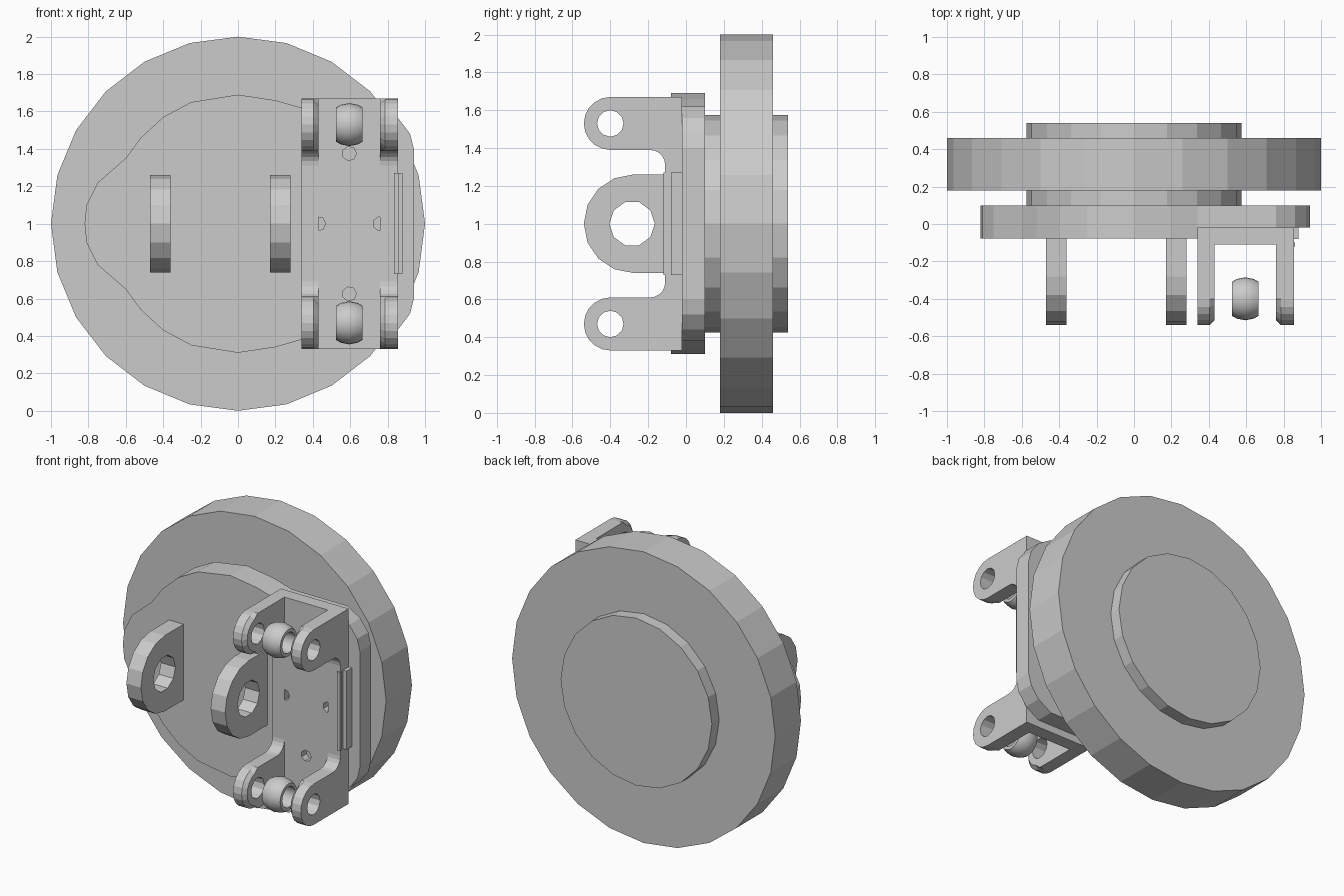
import bpy, bmesh
from math import cos, sin, pi, radians

cube = bpy.data.objects.get("Cube")
if cube:
    bpy.data.objects.remove(cube, do_unlink=True)

grey = bpy.data.materials.new("plain_grey")
grey.use_nodes = True
colour = (0.6, 0.6, 0.6, 1)
grey.diffuse_color = colour
grey.node_tree.nodes["Principled BSDF"].inputs["Base Color"].default_value = colour


def finish(name, bm):
    bmesh.ops.recalc_face_normals(bm, faces=bm.faces[:])
    mesh = bpy.data.meshes.new(name)
    bm.to_mesh(mesh)
    bm.free()
    mesh.materials.append(grey)
    ob = bpy.data.objects.new(name, mesh)
    bpy.context.collection.objects.link(ob)
    return ob


def prism_mesh(pts, axis, lo, hi):
    """Extrude an outline given as (x, z) along y, or as (y, z) along x."""
    bm = bmesh.new()
    place = (lambda a, b, d: (a, d, b)) if axis == "y" else (lambda a, b, d: (d, a, b))
    near = [bm.verts.new(place(a, b, lo)) for a, b in pts]
    far = [bm.verts.new(place(a, b, hi)) for a, b in pts]
    bm.faces.new(near)
    bm.faces.new(far[::-1])
    for i in range(len(pts)):
        j = (i + 1) % len(pts)
        bm.faces.new((near[i], far[i], far[j], near[j]))
    return bm


def prism(name, pts, axis, lo, hi):
    return finish(name, prism_mesh(pts, axis, lo, hi))


def arc(ca, cb, r, start, end, n):
    """Points on an arc, angles in degrees, both ends included."""
    angles = [radians(start + (end - start) * i / n) for i in range(n + 1)]
    return [(ca + r * cos(t), cb + r * sin(t)) for t in angles]


def circle(ca, cb, r, n):
    return arc(ca, cb, r, 0, 360, n)[:-1]


def flip(pts):
    """Mirror an outline about the mid height, keeping it walkable."""
    return [(a, 2 - b) for a, b in reversed(pts)]


def box(name, x0, x1, y0, y1, z0, z1):
    return prism(name, [(x0, z0), (x1, z0), (x1, z1), (x0, z1)], "y", y0, y1)


def cut(ob, pts, axis, lo, hi):
    cutter = prism("cutter", pts, axis, lo, hi)
    cutter.hide_render = True
    mod = ob.modifiers.new("cut", "BOOLEAN")
    mod.operation = "DIFFERENCE"
    mod.solver = "EXACT"
    mod.object = cutter
    bpy.context.view_layer.objects.active = ob
    bpy.ops.object.modifier_apply(modifier=mod.name)
    bpy.data.objects.remove(cutter, do_unlink=True)


# Wheel disc and the hub through it
prism("wheel_disc", circle(0, 1, 1, 24), "y", 0.18, 0.46)
prism("hub", circle(0, 1, 0.575, 20), "y", 0.09, 0.54)

# Base plate: round body, lobe on one side, squared end on the other
outer = [(0.34, 1.62), (0.2, 1.66), (0, 1.69), (-0.25, 1.65), (-0.4, 1.57),
         (-0.52, 1.46), (-0.6, 1.35), (-0.75, 1.22), (-0.81, 1.1)]
inner = [(0.34, 1.565), (0.2, 1.59), (0, 1.62), (-0.22, 1.585), (-0.36, 1.51),
         (-0.46, 1.42), (-0.56, 1.3), (-0.69, 1.18), (-0.745, 1.08)]
end = [(0.94, 1.4), (0.92, 1.48), (0.86, 1.56), (0.76, 1.62)]
base = prism("base_plate", end + outer + [(-0.82, 1)] + flip(outer) + flip(end),
             "y", -0.02, 0.1)

# Raised lip around the base plate
prism("base_lip", outer + [(-0.82, 1)] + flip(outer) + inner
      + [(-0.76, 1)] + flip(inner), "y", -0.078, -0.02)

# Pockets and bolt holes in the base plate
pocket = [(-0.29, 1.06), (0.14, 1.06), (0.17, 1.09), (0.17, 1.27), (0.14, 1.32),
          (0, 1.35), (-0.12, 1.335), (-0.22, 1.27), (-0.31, 1.15), (-0.32, 1.09)]
for outline in (pocket, flip(pocket)):
    cut(base, outline, "y", -0.1, 0.06)
for x, z in ((-0.15, 1.45), (-0.15, 0.55), (-0.48, 1)):
    cut(base, circle(x, z, 0.068, 7), "y", -0.1, 0.05)

# Two rounded clevis lugs with pin holes
lug = [(-0.01, 0.74), (-0.01, 1.26)] + arc(-0.28, 1, 0.26, 90, 270, 8)
for name, x in (("clevis_lug_right", -0.47), ("clevis_lug_left", 0.17)):
    ob = prism(name, lug, "x", x, x + 0.11)
    cut(ob, circle(-0.285, 1, 0.12, 10), "x", x - 0.1, x + 0.2)

# Bracket back plate with four bolt holes
back = box("bracket_back", 0.42, 0.77, -0.11, -0.02, 0.33, 1.67)
for x, z in ((0.43, 1), (0.76, 1), (0.595, 1.375), (0.595, 0.625)):
    cut(back, circle(x, z, 0.038, 7), "y", -0.2, -0.06)

# Bracket side arms: an upper and a lower finger joined by a low web
half = ([(-0.02, 1.67)] + arc(-0.4, 1.53, 0.14, 90, 270, 10)
        + arc(-0.19, 1.31, 0.08, 90, 0, 5))
for name, x0, x1, inside in (("bracket_arm_right", 0.34, 0.43, 0.43),
                             ("bracket_arm_left", 0.76, 0.855, 0.76)):
    bm = prism_mesh(half + flip(half), "x", x0, x1)
    rim = [e for e in bm.edges
           if all(abs(v.co.x - inside) < 1e-4 and v.co.y < -0.3 for v in e.verts)]
    bmesh.ops.bevel(bm, geom=rim, offset=0.025, segments=1, affect="EDGES")
    ob = finish(name, bm)
    for z in (1.53, 0.47):
        cut(ob, circle(-0.4, z, 0.07, 12), "x", x0 - 0.1, x1 + 0.1)

# Thin wear strip along the outer arm
box("wear_strip", 0.835, 0.86, -0.12, -0.1, 0.73, 1.27)
box("side_strip", 0.85, 0.88, -0.08, -0.02, 0.73, 1.27)

# Barrel rollers with a bore, turned about the x axis
turn = [(-0.07, 0.07), (-0.07, 0.092), (-0.045, 0.106), (0, 0.115),
        (0.045, 0.106), (0.07, 0.092), (0.07, 0.07)]
for name, z in (("roller_upper", 1.53), ("roller_lower", 0.47)):
    bm = bmesh.new()
    steps = 24
    rings = [[bm.verts.new((0.595 + x, -0.4 + r * cos(2 * pi * i / steps),
                            z + r * sin(2 * pi * i / steps))) for i in range(steps)]
             for x, r in turn]
    for k, ring in enumerate(rings):
        after = rings[(k + 1) % len(rings)]
        for i in range(steps):
            j = (i + 1) % steps
            bm.faces.new((ring[i], ring[j], after[j], after[i]))
    ob = finish(name, bm)
    bpy.ops.object.select_all(action="DESELECT")
    ob.select_set(True)
    bpy.context.view_layer.objects.active = ob
    bpy.ops.object.shade_smooth_by_angle(angle=radians(35))
